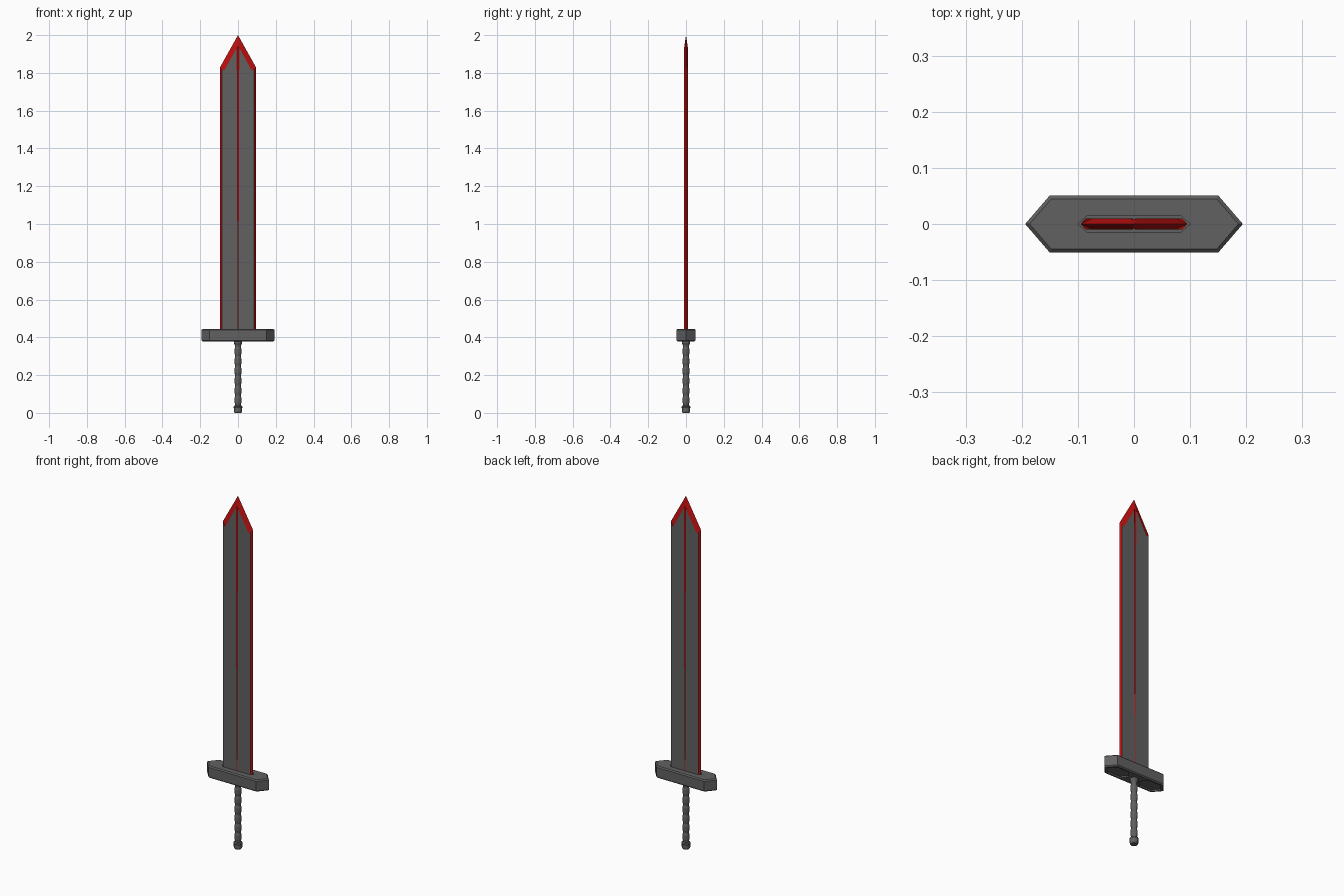
import bpy, bmesh, math

if "Cube" in bpy.data.objects:
    bpy.data.objects.remove(bpy.data.objects["Cube"])


def material(name, rgb):
    m = bpy.data.materials.new(name)
    m.diffuse_color = (*rgb, 1)
    m.use_nodes = True
    m.node_tree.nodes["Principled BSDF"].inputs["Base Color"].default_value = m.diffuse_color
    return m


GREY = material("dark_grey", (0.12, 0.12, 0.12))
RED = material("red", (0.5, 0.005, 0.005))


def finish(name, bm, mats):
    bmesh.ops.remove_doubles(bm, verts=bm.verts, dist=1e-5)
    bmesh.ops.recalc_face_normals(bm, faces=bm.faces)
    me = bpy.data.meshes.new(name)
    bm.to_mesh(me)
    bm.free()
    for m in mats:
        me.materials.append(m)
    ob = bpy.data.objects.new(name, me)
    bpy.context.collection.objects.link(ob)
    return ob


def prism(name, outline, z0, z1, bevel=0.0):
    bm = bmesh.new()
    f = bm.faces.new([bm.verts.new((x, y, z0)) for x, y in outline])
    ext = bmesh.ops.extrude_face_region(bm, geom=[f])["geom"]
    bmesh.ops.translate(bm, vec=(0, 0, z1 - z0),
                        verts=[v for v in ext if isinstance(v, bmesh.types.BMVert)])
    if bevel:
        rim = [e for e in bm.edges if abs(e.verts[0].co.z - e.verts[1].co.z) < 1e-6]
        bmesh.ops.bevel(bm, geom=rim, offset=bevel, segments=1, affect='EDGES')
    return finish(name, bm, [GREY])


def long_hex(cx, hx, hy, point):
    s = hx - point
    return [(cx + hx, 0), (cx + s, hy), (cx - s, hy),
            (cx - hx, 0), (cx - s, -hy), (cx + s, -hy)]


# Blade: one quarter, repeated on all four sides
P = dict(
    G0=(0, 0.008, 0.42), G1=(0, 0.008, 1.945),           # bottom of the groove
    A0=(0.002, 0.010, 0.42), A1=(0.007, 0.010, 1.932),   # lip of the groove
    B0=(0.086, 0.010, 0.42), B1=(0.086, 0.010, 1.822),   # edge bevel
    C=(0.074, 0.010, 1.81),
    E0=(0.095, 0, 0.42), E1=(0.095, 0, 1.83), T=(0, 0, 2.0))
FACES = [("G0 A0 A1 G1", 1), ("A0 B0 B1 C A1", 0), ("B0 E0 E1 B1", 1),
         ("E1 C B1", 1), ("E1 T A1 C", 1), ("T G1 A1", 1)]
bm = bmesh.new()
for sx in (1, -1):
    for sy in (1, -1):
        for keys, mat in FACES:
            vs = [bm.verts.new((P[k][0] * sx, P[k][1] * sy, P[k][2])) for k in keys.split()]
            bm.faces.new(vs).material_index = mat
finish("blade", bm, [GREY, RED])

# Crossguard with a blade slot above and shallow recesses below
guard = prism("crossguard", long_hex(0, 0.194, 0.051, 0.044), 0.378, 0.445, 0.006)
cutters = [prism("slot_cutter", long_hex(0, 0.1, 0.014, 0.016), 0.43, 0.46)]
for s in (1, -1):
    cutters.append(prism("recess_cutter", long_hex(s * 0.105, 0.07, 0.036, 0.03), 0.36, 0.386))
for c in cutters:
    c.hide_render = True
    c.hide_viewport = True
    mod = guard.modifiers.new("cut", 'BOOLEAN')
    mod.operation = 'DIFFERENCE'
    mod.solver = 'EXACT'
    mod.object = c

# Grip with wrapped ridges and pommel, turned from one profile
profile = [(0, 0), (0.018, 0), (0.022, 0.008), (0.022, 0.026), (0.024, 0.03), (0.022, 0.036), (0.015, 0.04)]
for i in range(6):
    z = 0.04 + i * 0.052
    profile += [(0.018, z + 0.015), (0.018, z + 0.037), (0.015, z + 0.052)]
profile += [(0.017, 0.36), (0.022, 0.37), (0.022, 0.39), (0, 0.39)]
bm = bmesh.new()
vs = [bm.verts.new((r, 0, z)) for r, z in profile]
es = [bm.edges.new(p) for p in zip(vs, vs[1:])]
bmesh.ops.spin(bm, geom=vs + es, cent=(0, 0, 0), axis=(0, 0, 1),
               angle=2 * math.pi, steps=12, use_duplicate=False)
finish("grip", bm, [GREY])
